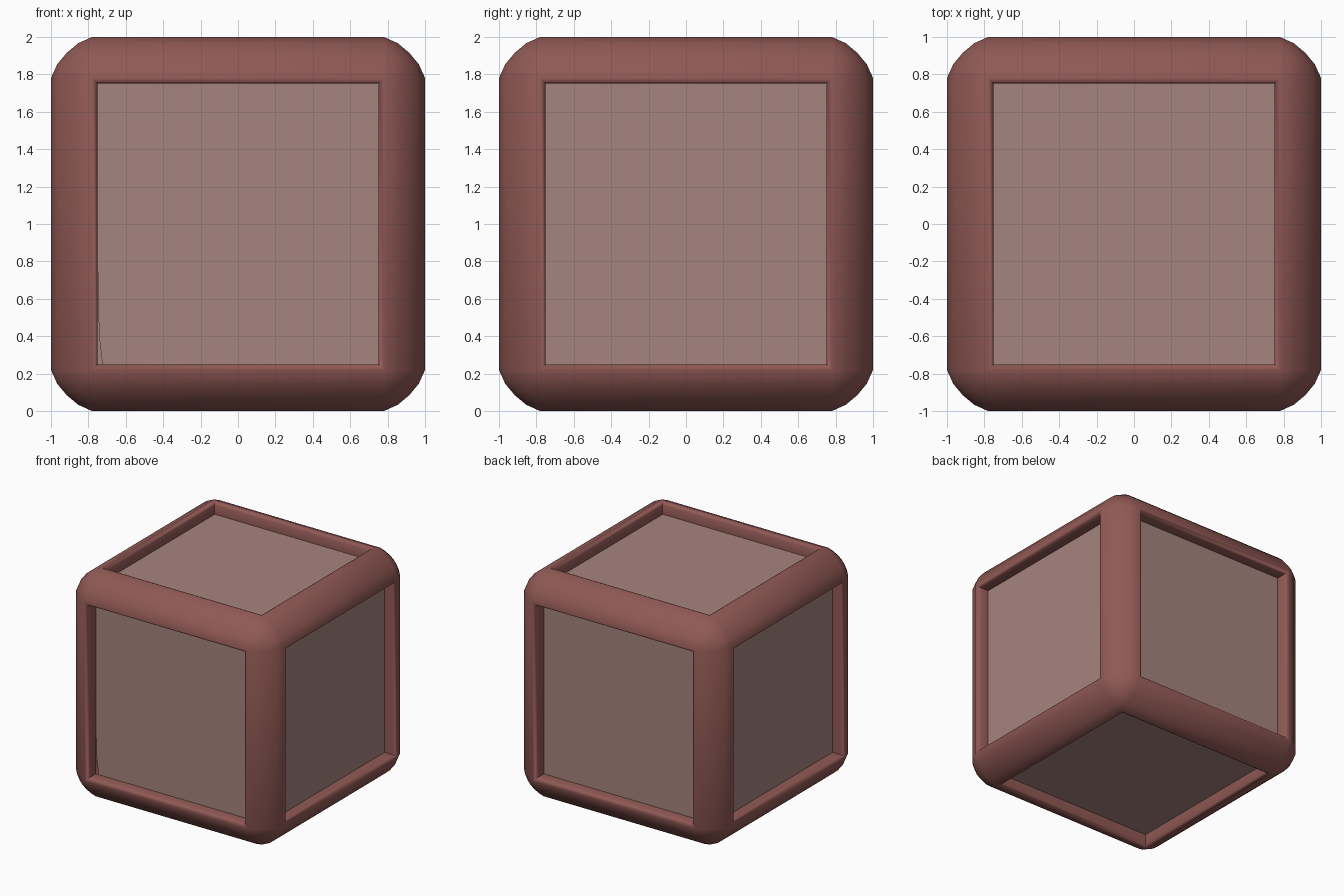
import bpy, bmesh
from math import radians, pi
from mathutils import Matrix, Vector

if "Cube" in bpy.data.objects:
    bpy.data.objects.remove(bpy.data.objects["Cube"])


def material(name, color):
    m = bpy.data.materials.new(name)
    m.diffuse_color = (*color, 1)
    m.use_nodes = True
    m.node_tree.nodes["Principled BSDF"].inputs["Base Color"].default_value = m.diffuse_color
    return m


def finish(bm, name, mat):
    me = bpy.data.meshes.new(name)
    bm.to_mesh(me)
    bm.free()
    ob = bpy.data.objects.new(name, me)
    bpy.context.collection.objects.link(ob)
    me.materials.append(mat)
    return ob


frame_mat = material("frame_red", (0.28, 0.10, 0.09))
panel_mat = material("panel_pink", (0.38, 0.23, 0.21))
centre = Matrix.Translation((0, 0, 1))

# Frame: softly bevelled cube with a recessed window in every side
bm = bmesh.new()
bmesh.ops.create_cube(bm, size=2)
bmesh.ops.bevel(bm, geom=bm.edges[:], offset=0.22, offset_type='OFFSET',
                segments=4, profile=0.38, affect='EDGES')
windows = sorted(bm.faces, key=lambda f: -f.calc_area())[:6]
# rounded lip, then straight wall down to the panel
for thickness, depth in ((0.018, -0.008), (0.012, -0.022), (0.0001, -0.08)):
    bmesh.ops.inset_individual(bm, faces=windows, thickness=thickness,
                               depth=depth, use_even_offset=True)
bmesh.ops.delete(bm, geom=windows, context='FACES_ONLY')
bm.transform(centre)
frame = finish(bm, "frame", frame_mat)
bpy.context.view_layer.objects.active = frame
frame.select_set(True)
bpy.ops.object.shade_smooth_by_angle(angle=radians(55))

# Panels: flat sheets sunk into the windows; the front one has a chipped corner
P, DEPTH = 0.75, 0.89
square = [(-P, -P), (P, -P), (P, P), (-P, P)]
chipped = [(-0.725, -P), (P, -P), (P, P), (-P, P), (-P, -0.25), (-0.743, -0.6)]
sides = {
    "front": Matrix.Rotation(pi / 2, 4, 'X'),
    "back": Matrix.Rotation(-pi / 2, 4, 'X'),
    "right": Matrix.Rotation(pi / 2, 4, 'Y'),
    "left": Matrix.Rotation(-pi / 2, 4, 'Y'),
    "top": Matrix.Identity(4),
    "bottom": Matrix.Rotation(pi, 4, 'X'),
}
for side, rot in sides.items():
    bm = bmesh.new()
    outline = chipped if side == "front" else square
    bm.faces.new([bm.verts.new(Vector((x, y, DEPTH))) for x, y in outline])
    bm.transform(centre @ rot)
    finish(bm, side + "_panel", panel_mat)
